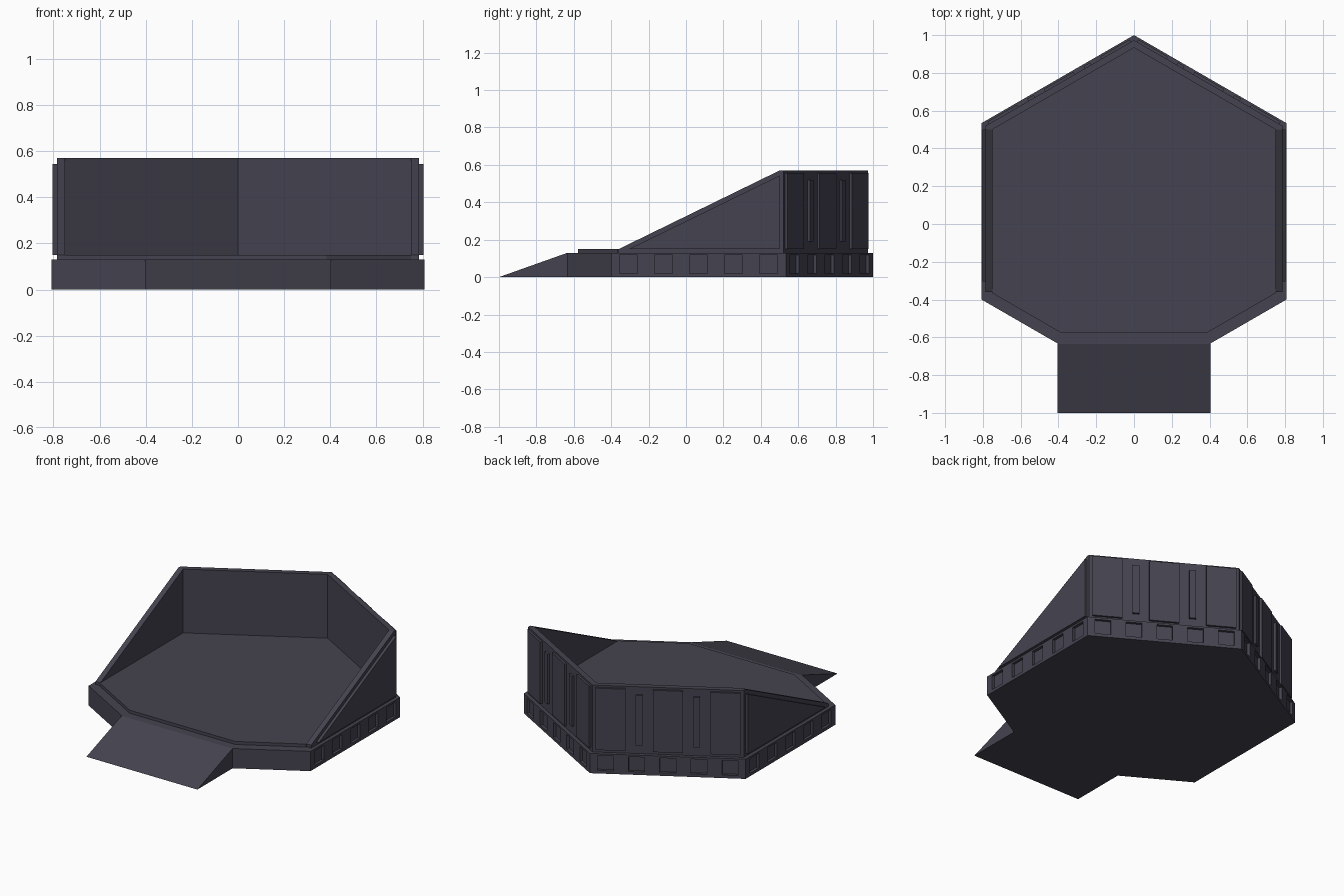
import bpy, bmesh
from math import sin, cos, radians, sqrt
from mathutils import Matrix, Vector

if "Cube" in bpy.data.objects:
    bpy.data.objects.remove(bpy.data.objects["Cube"])

CY = 0.067          # centre of the hexagon in y
mat = bpy.data.materials.new("dark_metal")
mat.diffuse_color = (0.06, 0.057, 0.08, 1)
mat.use_nodes = True
mat.node_tree.nodes["Principled BSDF"].inputs["Base Color"].default_value = mat.diffuse_color


def finish(name, bm):
    bmesh.ops.recalc_face_normals(bm, faces=bm.faces)
    me = bpy.data.meshes.new(name)
    bm.to_mesh(me)
    bm.free()
    ob = bpy.data.objects.new(name, me)
    bpy.context.collection.objects.link(ob)
    me.materials.append(mat)
    return ob


def prism(bm, pts, offset):
    """Extrude a planar outline of 3D points along an offset."""
    f = bm.faces.new([bm.verts.new(p) for p in pts])
    r = bmesh.ops.extrude_face_region(bm, geom=[f])
    vs = [v for v in r["geom"] if isinstance(v, bmesh.types.BMVert)]
    bmesh.ops.translate(bm, vec=offset, verts=vs)


def hexagon(a, front_y):
    """Outline of a hexagon with apothem a, cut flat at the front."""
    r = 2 * a / sqrt(3)
    fx = sqrt(3) * (front_y - CY + r)
    return [(0, CY + r), (-a, CY + r / 2), (-a, CY - r / 2), (-fx, front_y),
            (fx, front_y), (a, CY - r / 2), (a, CY + r / 2)]


def face_box(bm, ang, a0, a1, t, w, z0, z1):
    """Box lying on the hexagon side whose outward normal is at angle ang."""
    n = Vector((cos(radians(ang)), sin(radians(ang)), 0))
    u = Vector((-n.y, n.x, 0))
    c = Vector((0, CY, 0)) + n * a0 + u * t
    pts = [c + u * du + Vector((0, 0, z))
           for du, z in ((-w / 2, z0), (w / 2, z0), (w / 2, z1), (-w / 2, z1))]
    prism(bm, pts, n * (a1 - a0))


# Base slab
bm = bmesh.new()
prism(bm, [(x, y, 0) for x, y in hexagon(0.808, -0.634)], (0, 0, 0.13))
base = finish("base", bm)

# Recessed square windows on the side and back faces of the base
bm = bmesh.new()
for ang in (0, 60, 120, 180):
    for i in range(-2, 3):
        face_box(bm, ang, 0.79, 0.83, i * 0.187, 0.096, 0.02, 0.117)
cutter = finish("window_cutter", bm)
cutter.hide_render = True
mod = base.modifiers.new("windows", "BOOLEAN")
mod.object = cutter
mod.operation = "DIFFERENCE"
mod.solver = "EXACT"
bpy.context.view_layer.objects.active = base
bpy.ops.object.modifier_apply(modifier=mod.name)
bpy.data.objects.remove(cutter)

# Raised floor
bm = bmesh.new()
prism(bm, [(x, y, 0.13) for x, y in hexagon(0.75, -0.577)], (0, 0, 0.02))
finish("floor", bm)

# Entry ramp
bm = bmesh.new()
prism(bm, [(-0.404, -0.634, 0), (-0.404, -0.634, 0.13), (-0.404, -1, 0)], (0.808, 0, 0))
finish("ramp", bm)

# Back walls, mitred at the corners
AO, AI = 0.785, 0.75
bm = bmesh.new()
o, i = hexagon(AO, -0.577), hexagon(AI, -0.577)
ring = [o[6], o[0], o[1], i[1], i[0], i[6]]
prism(bm, [(x, y, 0.13) for x, y in ring], (0, 0, 0.44))
finish("back_walls", bm)

# Sloping side walls with a raised triangular panel
for s, side in ((1, "right"), (-1, "left")):
    bm = bmesh.new()
    prof = [(0.52, 0.13), (0.52, 0.57), (0.5, 0.57), (-0.36, 0.15), (-0.36, 0.13)]
    prism(bm, [(s * AI, y, z) for y, z in prof], (s * (AO - AI), 0, 0))
    finish(side + "_wall", bm)
    bm = bmesh.new()
    prof = [(0.5, 0.15), (0.5, 0.543), (-0.305, 0.15)]
    prism(bm, [(s * AO, y, z) for y, z in prof], (s * 0.018, 0, 0))
    finish(side + "_wall_panel", bm)

# Armour panels and ribs on the back walls
panels, ribs = bmesh.new(), bmesh.new()
for ang in (60, 120):
    for k in (-1, 0, 1):
        face_box(panels, ang, AO - 0.005, AO + 0.014, k * 0.345, 0.18, 0.15, 0.557)
    for k in (-1, 1):
        face_box(ribs, ang, AO - 0.005, AO + 0.014, k * 0.1725, 0.04, 0.19, 0.52)
finish("back_wall_panels", panels)
finish("back_wall_ribs", ribs)
